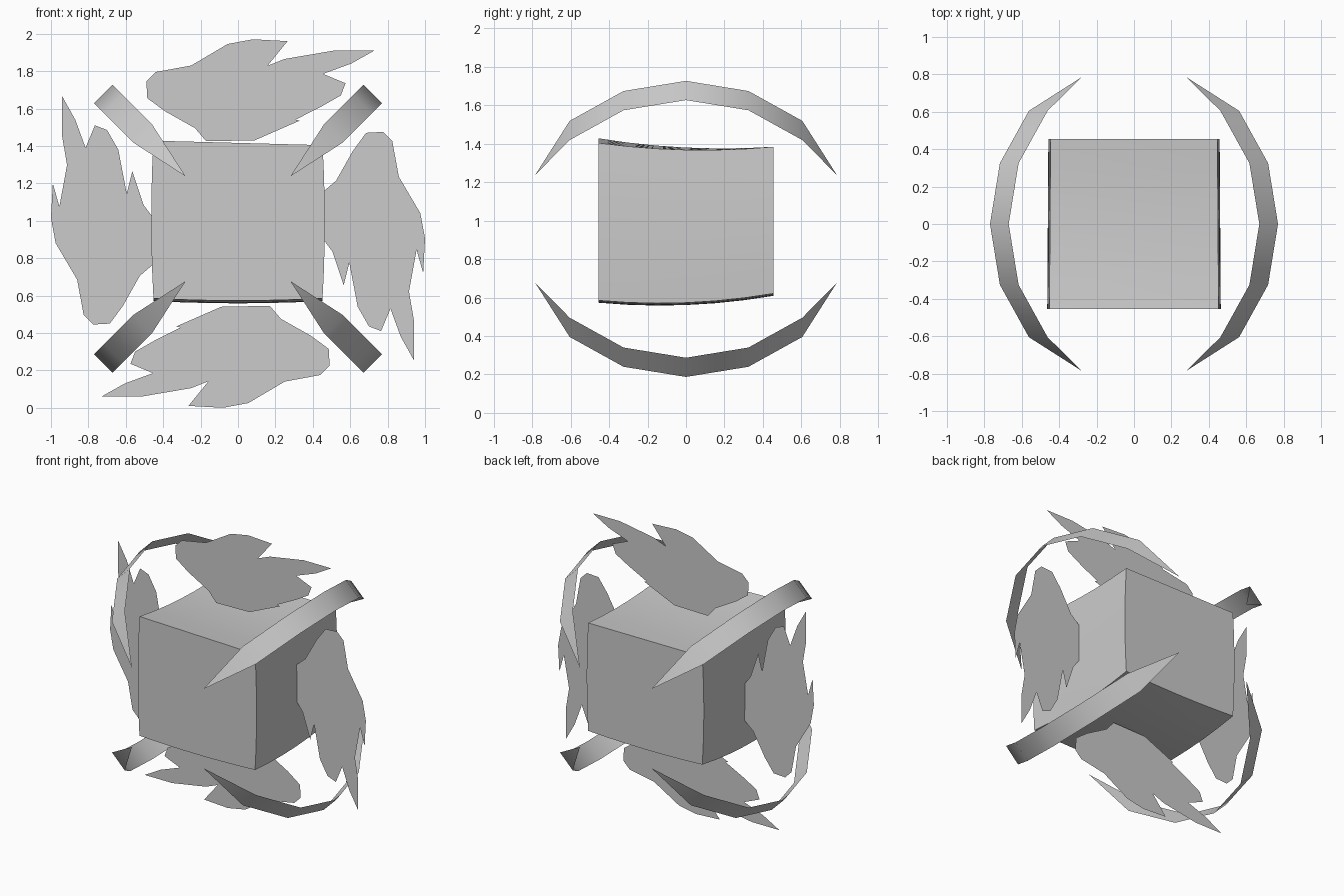
import bpy, bmesh, math
from mathutils import Matrix, Vector

old = bpy.data.objects.get("Cube")
if old:
    bpy.data.objects.remove(old, do_unlink=True)

grey = bpy.data.materials.new("plain_grey")
grey.use_nodes = True
colour = (0.6, 0.6, 0.6, 1)
grey.diffuse_color = colour
grey.node_tree.nodes["Principled BSDF"].inputs["Base Color"].default_value = colour


def make_object(name, bm, angle=40):
    mesh = bpy.data.meshes.new(name)
    bm.to_mesh(mesh)
    bm.free()
    obj = bpy.data.objects.new(name, mesh)
    bpy.context.collection.objects.link(obj)
    mesh.materials.append(grey)
    bpy.ops.object.select_all(action="DESELECT")
    obj.select_set(True)
    bpy.context.view_layer.objects.active = obj
    bpy.ops.object.shade_smooth_by_angle(angle=math.radians(angle))
    return obj


# Central block: a subdivided cube with gently warped sides
bm = bmesh.new()
bmesh.ops.create_cube(bm, size=2)
bmesh.ops.subdivide_edges(bm, edges=bm.edges[:], cuts=5, use_grid_fill=True)
for v in bm.verts:
    u, d, h = v.co
    top = 1.4 - 0.016 * d - 0.006 * u * (1 - d) - 0.026 * (1 - d * d)
    bottom = 0.603 + 0.018 * d - 0.03 * (1 - d * d) - 0.012 * (1 - u * u)
    half = 0.449 - 0.003 * d + 0.012 * (1 - h * h)
    t = (h + 1) / 2
    v.co = (u * half, 0.455 * d, bottom + (top - bottom) * t)
make_object("central_block", bm)

# Four curved ribbons, each tapering to a point at the front and back
half_path = [(0.0, 0.72), (0.325, 0.667), (0.605, 0.512)]   # depth, diagonal offset
path = [(-y, r) for y, r in reversed(half_path[1:])] + half_path
tip = (0.785, 0.28)
mid_z = 0.957
for side, sx in (("left", 1), ("right", -1)):
    for level, sz in (("upper", 1), ("lower", -1)):
        bm = bmesh.new()

        def point(y, r, w=0):
            return bm.verts.new((sx * (r - w), y, mid_z + sz * (r + w)))

        rows = [(point(y, r, 0.05), point(y, r, -0.05)) for y, r in path]
        flip = sx * sz < 0

        def face(*vs):
            bm.faces.new(vs[::-1] if flip else vs)

        for (a, b), (c, d) in zip(rows, rows[1:]):
            face(a, b, d, c)
        face(point(-tip[0], tip[1]), rows[0][1], rows[0][0])
        face(rows[-1][0], rows[-1][1], point(*tip))
        make_object(f"{level}_{side}_ribbon", bm)

# Four flat flames around the block, one outline turned by quarter turns
outline = [
    (-0.17, 0.44), (-0.23, 0.51), (-0.39, 0.6), (-0.485, 0.67), (-0.49, 0.76),
    (-0.44, 0.81), (-0.25, 0.845), (-0.055, 0.96), (0.08, 0.985), (0.265, 0.975),
    (0.14, 0.94), (0.05, 0.84), (0.125, 0.83), (0.25, 0.88), (0.515, 0.925),
    (0.73, 0.925), (0.605, 0.855), (0.455, 0.8), (0.575, 0.75), (0.55, 0.685),
    (0.445, 0.625), (0.21, 0.58), (0.33, 0.55), (0.15, 0.49), (0.09, 0.445)]
flames = [("top", 0, (0, 0.985)), ("left", 1, (0.015, 0.985)),
          ("bottom", 2, (0, 0.985)), ("right", 3, (-0.015, 0.935))]
for name, turns, (cx, cz) in flames:
    bm = bmesh.new()
    turn = Matrix.Rotation(turns * math.pi / 2, 3, "Y")
    verts = [bm.verts.new(turn @ Vector((x, 0, z)) + Vector((cx, 0, cz)))
             for x, z in outline]
    bm.faces.new(verts)
    bmesh.ops.triangulate(bm, faces=bm.faces[:])
    for f in bm.faces:
        f.normal_update()
        if f.normal.y > 0:
            f.normal_flip()
    make_object(f"{name}_flame", bm)
